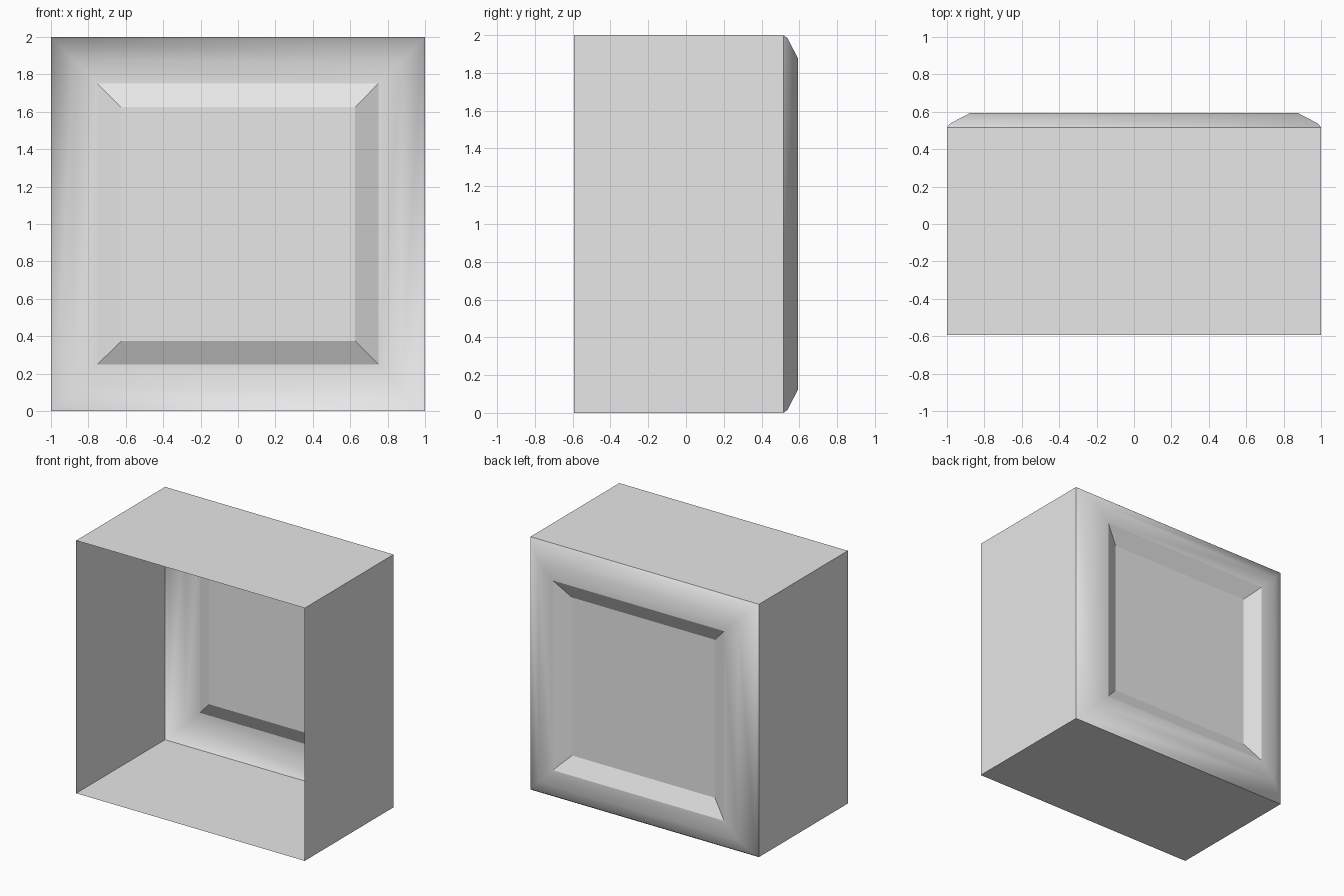
import bpy
import bmesh

if "Cube" in bpy.data.objects:
    bpy.data.objects.remove(bpy.data.objects["Cube"])

grey = bpy.data.materials.new("light grey")
grey.diffuse_color = (0.8, 0.8, 0.8, 1.0)
grey.use_nodes = True
grey.node_tree.nodes["Principled BSDF"].inputs["Base Color"].default_value = grey.diffuse_color


def square_loft(name, rings, smooth_bands=0, cap=False):
    """Join square rings (half width, y) into a skin; the first bands are smooth."""
    bm = bmesh.new()
    loops = [[bm.verts.new((sx * h, y, 1 + sz * h))
              for sx, sz in ((-1, -1), (1, -1), (1, 1), (-1, 1))]
             for h, y in rings]
    for band, (a, b) in enumerate(zip(loops, loops[1:])):
        for i in range(4):
            j = (i + 1) % 4
            face = bm.faces.new((b[i], b[j], a[j], a[i]))
            face.smooth = band < smooth_bands
    if cap:
        bm.faces.new(loops[-1][::-1])
    mesh = bpy.data.meshes.new(name)
    bm.to_mesh(mesh)
    bm.free()
    mesh.materials.append(grey)
    obj = bpy.data.objects.new(name, mesh)
    bpy.context.collection.objects.link(obj)
    return obj


# Four thin walls, open at the front
square_loft("box_walls", [(1.0, -0.594), (1.0, 0.516)])

# Back panel: soft rounded frame, then a sloped step down to a flat recess
square_loft("back_panel",
            [(1.0, 0.516), (0.984, 0.537), (0.875, 0.594),
             (0.75, 0.594), (0.625, 0.531)],
            smooth_bands=3, cap=True)
